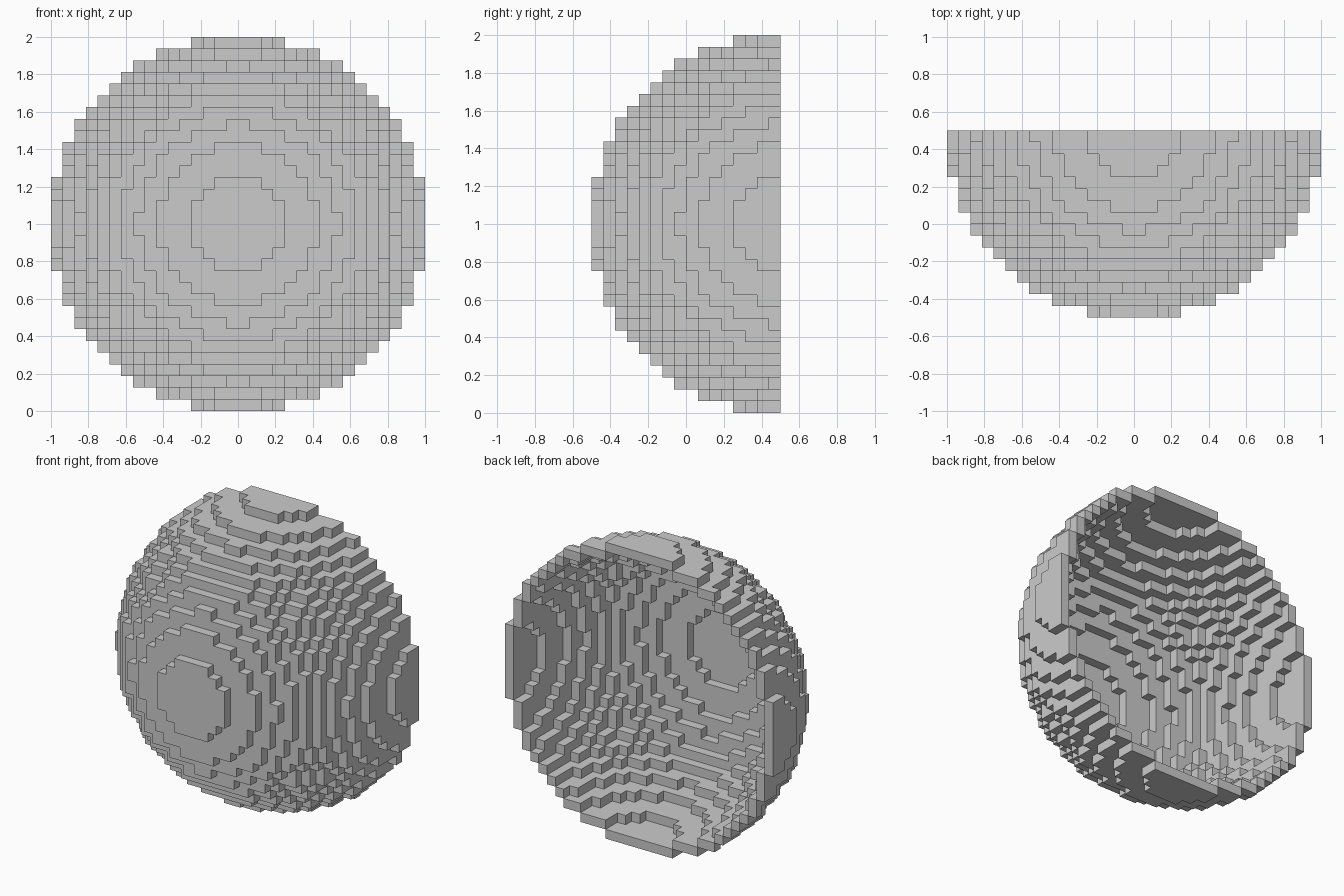
import bpy
import bmesh
from itertools import product
from mathutils import Vector

RADIUS = 16             # dome radius in blocks
BLOCK = 1 / RADIUS      # block edge length

cube = bpy.data.objects.get("Cube")
if cube:
    bpy.data.objects.remove(cube, do_unlink=True)

DIRECTIONS = [Vector(d) for d in product((-1, 0, 1), repeat=3) if sum(map(abs, d)) == 1]


def in_ball(cell):
    return sum((c + 0.5) ** 2 for c in cell) <= RADIUS ** 2


def step(cell, d):
    return tuple(int(c + k) for c, k in zip(cell, d))


# Hollow half ball, one block thick, open at the back
span = range(-RADIUS, RADIUS)
shell = {
    cell for cell in product(span, range(-RADIUS, 0), span)
    if in_ball(cell) and not all(in_ball(step(cell, d)) for d in DIRECTIONS)
}

# Exposed block sides only
bm = bmesh.new()
corners = {}


def corner(point):
    key = tuple(round(c) for c in point)
    if key not in corners:
        x, y, z = key
        corners[key] = bm.verts.new((x * BLOCK, y * BLOCK + 0.5, z * BLOCK + 1))
    return corners[key]


for cell in sorted(shell):
    centre = Vector(cell) + Vector((0.5, 0.5, 0.5))
    for d in DIRECTIONS:
        if step(cell, d) in shell:
            continue
        u = Vector((d.y, d.z, d.x))
        v = d.cross(u)
        ring = (-u - v, u - v, u + v, v - u)
        bm.faces.new([corner(centre + (d + r) / 2) for r in ring])

mesh = bpy.data.meshes.new("hollow_block_dome")
bm.to_mesh(mesh)
bm.free()

# Plain grey surface
grey = bpy.data.materials.new("light_grey")
grey.use_nodes = True
colour = (0.6, 0.6, 0.6, 1)
grey.diffuse_color = colour
grey.node_tree.nodes["Principled BSDF"].inputs["Base Color"].default_value = colour
mesh.materials.append(grey)

dome = bpy.data.objects.new("hollow_block_dome", mesh)
bpy.context.collection.objects.link(dome)
